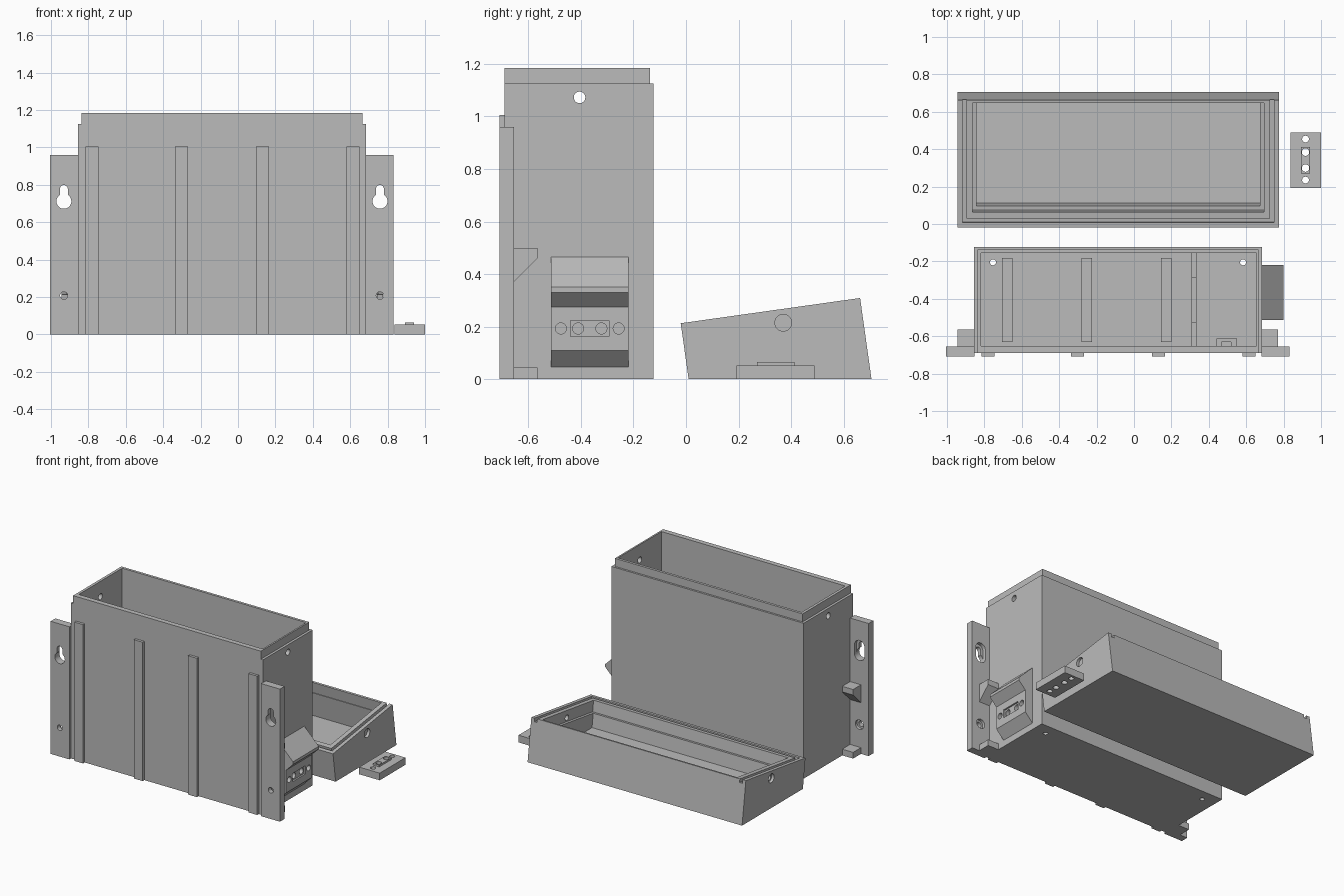
import bpy
import bmesh
from math import sin, cos, radians
from mathutils import Matrix, Vector

if "Cube" in bpy.data.objects:
    bpy.data.objects.remove(bpy.data.objects["Cube"], do_unlink=True)

grey = bpy.data.materials.new("plain grey plastic")
grey.use_nodes = True
GREY = (0.5, 0.5, 0.5, 1)
grey.diffuse_color = GREY
grey.node_tree.nodes["Principled BSDF"].inputs["Base Color"].default_value = GREY
parts = []


def finish(name, bm):
    bmesh.ops.recalc_face_normals(bm, faces=bm.faces)
    mesh = bpy.data.meshes.new(name)
    bm.to_mesh(mesh)
    bm.free()
    mesh.materials.append(grey)
    ob = bpy.data.objects.new(name, mesh)
    bpy.context.collection.objects.link(ob)
    parts.append(ob)
    return ob


def prism(name, pts, axis, a, b):
    """Extrude a 2D outline along an axis from a to b."""
    place = {"X": lambda p: (a, p[0], p[1]),
             "Y": lambda p: (p[0], a, p[1]),
             "Z": lambda p: (p[0], p[1], a)}[axis]
    bm = bmesh.new()
    face = bm.faces.new([bm.verts.new(place(p)) for p in pts])
    out = bmesh.ops.extrude_face_region(bm, geom=[face])
    step = Vector([b - a if c == axis else 0 for c in "XYZ"])
    moved = [v for v in out["geom"] if isinstance(v, bmesh.types.BMVert)]
    bmesh.ops.translate(bm, vec=step, verts=moved)
    return finish(name, bm)


def box(name, x0, x1, y0, y1, z0, z1):
    return prism(name, [(x0, y0), (x1, y0), (x1, y1), (x0, y1)], "Z", z0, z1)


def rod(name, axis, u, v, r, a, b):
    """Cylinder along an axis, centred on (u, v) in the other two axes."""
    turn = [i * radians(360) / 32 for i in range(32)]
    return prism(name, [(u + r * cos(t), v + r * sin(t)) for t in turn], axis, a, b)


def cut(ob, *cutters, op="DIFFERENCE"):
    for c in cutters:
        mod = ob.modifiers.new("cut", "BOOLEAN")
        mod.operation, mod.solver, mod.object = op, "EXACT", c
        deps = bpy.context.evaluated_depsgraph_get()
        mesh = bpy.data.meshes.new_from_object(ob.evaluated_get(deps))
        ob.modifiers.clear()
        ob.data = mesh
        parts.remove(c)
        bpy.data.objects.remove(c, do_unlink=True)
    return ob


# Tall open case with a stepped lip around its mouth
L, R, F, B = -0.856, 0.684, -0.69, -0.123
case = box("case", L, R, F, B, 0, 1.125)
cut(case, box("lip", L + 0.018, R - 0.018, F, B - 0.014, 1.1, 1.183), op="UNION")

# Connector housing with a sloped hood on the right wall
hood = [(R - 0.01, 0.475), (0.8, 0.35), (0.8, 0.33), (0.745, 0.275),
        (0.745, 0.11), (R, 0.047), (R - 0.01, 0.047)]
cut(case, prism("hood", [(p[0], p[1]) for p in hood], "Y", -0.513, -0.218), op="UNION")
cut(case, box("inside", L + 0.038, R - 0.03, F + 0.037, B - 0.033, 0.035, 1.3),
    box("socket", 0.733, 0.76, -0.44, -0.292, 0.163, 0.223),
    rod("screw_hole", "X", -0.405, 1.072, 0.022, -1, 1))
for y in (-0.476, -0.41, -0.322, -0.256):
    cut(case, rod("pin_hole", "X", y, 0.193, 0.021, 0.6, 0.78))
for x in (-0.754, 0.583):
    cut(case, rod("drain_hole", "Z", x, -0.205, 0.016, -0.1, 0.1))

# Ribs on the front of the case
for i, x in enumerate((-0.78, -0.302, 0.132, 0.615)):
    box(f"front_rib_{i + 1}", x - 0.035, x + 0.035, -0.709, F + 0.002, 0, 1.005)

# Mounting flanges with keyholes, gussets and foot blocks
MID = (L + R) / 2
for side, s in (("right", -1), ("left", 1)):
    wall = L if s < 0 else R

    def span(a, b):
        return sorted((wall + s * a, wall + s * b))

    x = wall + s * 0.075
    flange = box(side + "_flange", *span(-0.002, 0.148), -0.709, -0.655, 0, 0.96)
    cut(flange,
        rod("key_round", "Y", x, 0.712, 0.04, -0.8, -0.6),
        box("key_slot", x - 0.021, x + 0.021, -0.8, -0.6, 0.72, 0.778),
        rod("key_top", "Y", x, 0.778, 0.021, -0.8, -0.6),
        box("key_recess", x - 0.04, x + 0.04, -0.68, -0.6, 0.712, 0.778),
        rod("key_recess_top", "Y", x, 0.778, 0.04, -0.68, -0.6),
        rod("screw_hole", "Y", x, 0.208, 0.02, -0.8, -0.6),
        rod("screw_recess", "Y", x, 0.208, 0.034, -0.675, -0.6))
    x0, x1 = span(-0.002, 0.087)
    prism(side + "_gusset", [(-0.657, 0.5), (-0.565, 0.5), (-0.565, 0.46), (-0.657, 0.368)],
          "X", x0, x1)
    box(side + "_foot_block", x0, x1, -0.657, -0.565, 0, 0.045)

# Fittings inside the case: floor rails, notched divider, slotted bracket
for i, x in enumerate((-0.678, -0.253, 0.172)):
    box(f"floor_rail_{i + 1}", x - 0.028, x + 0.028, -0.632, -0.182, 0.033, 0.07)
divider = box("divider", 0.307, 0.334, F + 0.036, B - 0.032, 0.033, 0.45)
cut(divider, box("notch", 0.2, 0.4, -0.525, -0.29, 0.3, 0.6))
bracket = box("inner_bracket", 0.44, 0.55, F + 0.036, -0.612, 0.033, 0.3)
cut(bracket, box("slot", 0.468, 0.518, -0.7, -0.63, 0, 0.4))

# Lid lying upside down, its rim tilted above a level base
TILT = radians(8)


def rim(s, t):
    """Point at distance s along the rim and depth t below it."""
    return (-0.02 + s * cos(TILT) + t * sin(TILT), 0.213 + s * sin(TILT) - t * cos(TILT))


def down_to(s, z):
    return rim(s, (0.213 + s * sin(TILT) - z) / cos(TILT))


def pocket(name, s0, s1, t, x0, x1):
    return prism(name, [rim(s0, -0.03), rim(s1, -0.03), rim(s1, t), rim(s0, t)], "X", x0, x1)


LX, RX = -0.943, 0.775
lid = prism("lid", [rim(0, 0), rim(0.689, 0), down_to(0.689, 0), down_to(0, 0)], "X", LX, RX)
cut(lid,
    pocket("mouth", 0.085, 0.674, 0.08, LX + 0.08, RX - 0.08),
    prism("well", [rim(0.107, 0.05), rim(0.67, 0.05), down_to(0.67, 0.05), down_to(0.107, 0.05)],
          "X", LX + 0.1, RX - 0.1),
    pocket("front_groove", 0.028, 0.05, 0.025, LX + 0.026, RX - 0.026),
    pocket("side_groove", 0.028, 0.8, 0.025, LX + 0.026, LX + 0.048),
    pocket("side_groove", 0.028, 0.8, 0.025, RX - 0.048, RX - 0.026),
    rod("screw_hole", "X", 0.37, 0.215, 0.02, -1.1, 1.1),
    rod("screw_recess", "X", 0.37, 0.215, 0.032, -1.1, LX + 0.02),
    rod("screw_recess", "X", 0.37, 0.215, 0.032, RX - 0.02, 1.1))

# Loose connector plate beside the lid
plate = box("connector_plate", 0.836, 1.0, 0.193, 0.488, 0, 0.052)
cut(plate, box("boss", 0.892, 0.942, 0.27, 0.412, 0.03, 0.065), op="UNION")
for y, r in ((0.454, 0.018), (0.384, 0.02), (0.299, 0.02), (0.235, 0.018)):
    cut(plate, rod("pin_hole", "Z", 0.917, y, r, -0.1, 0.2))

# Smooth the round holes and keep every edge crisp
bpy.ops.object.select_all(action="DESELECT")
for ob in parts:
    ob.select_set(True)
bpy.context.view_layer.objects.active = case
bpy.ops.object.shade_smooth_by_angle(angle=radians(30))
